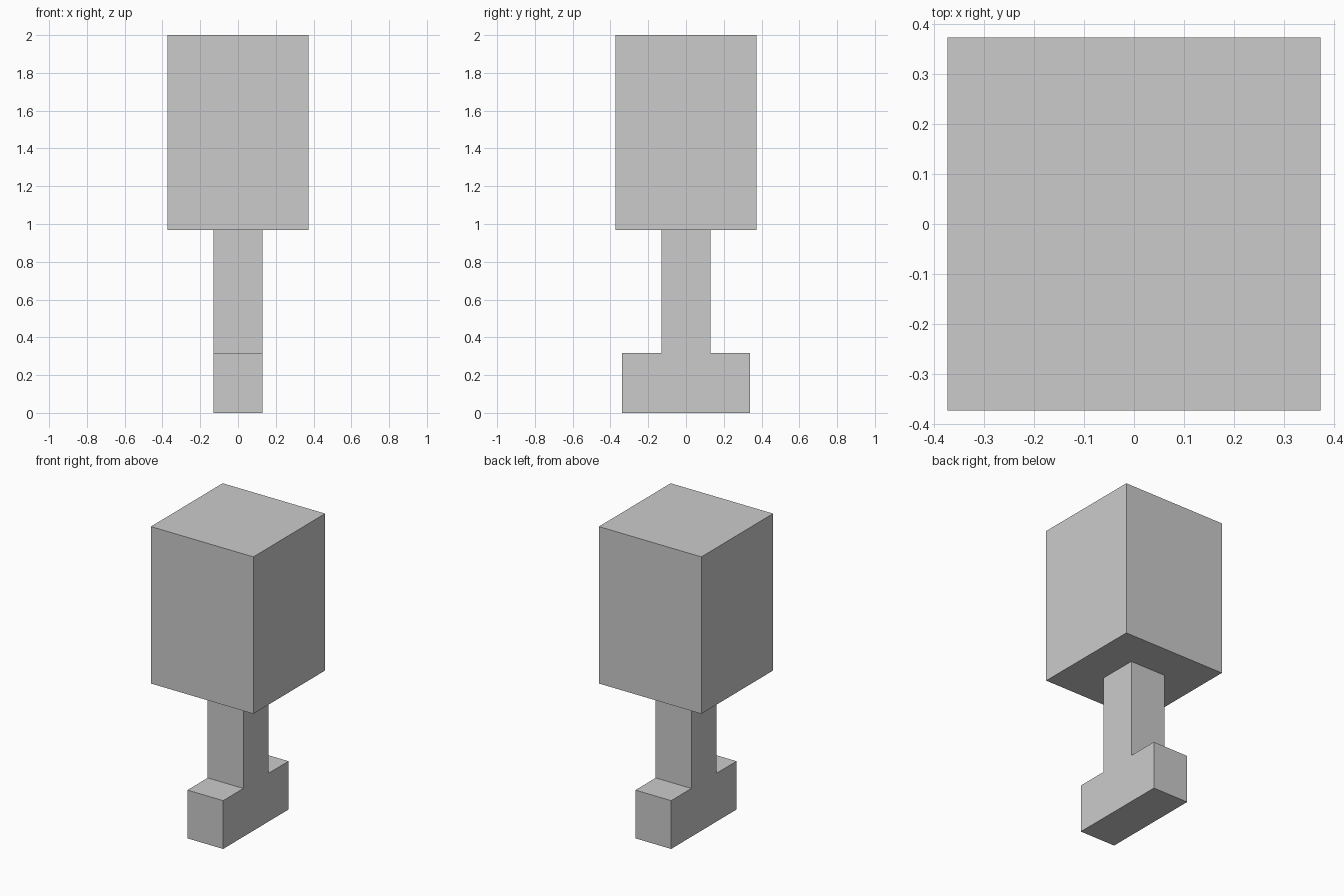
import bpy, bmesh
from mathutils import Matrix, Vector

if "Cube" in bpy.data.objects:
    bpy.data.objects.remove(bpy.data.objects["Cube"])

HEAD, STEM, FOOT = 0.373, 0.13, 0.34      # half widths
Z_FOOT, Z_HEAD, Z_TOP = 0.318, 0.967, 2.0

bm = bmesh.new()


def face_towards(direction, faces):
    return max(faces, key=lambda f: f.calc_center_median().dot(Vector(direction)))


def extrude(face, offset):
    """Extrude one face, return the moved cap."""
    cap = bmesh.ops.extrude_discrete_faces(bm, faces=[face])["faces"][0]
    bmesh.ops.translate(bm, verts=cap.verts, vec=offset)
    return cap


# Head block
bmesh.ops.create_cube(bm, size=1, matrix=Matrix.Translation((0, 0, (Z_HEAD + Z_TOP) / 2))
                      @ Matrix.Diagonal((2 * HEAD, 2 * HEAD, Z_TOP - Z_HEAD, 1)))
bm.normal_update()

# Stem, then the middle of the foot, drawn down from the underside
bottom = face_towards((0, 0, -1), bm.faces)
bmesh.ops.inset_individual(bm, faces=[bottom], thickness=HEAD - STEM, use_even_offset=True)
bottom = extrude(bottom, (0, 0, Z_FOOT - Z_HEAD))
bottom = extrude(bottom, (0, 0, -Z_FOOT))

# Foot ends, front and back
for side in (-1, 1):
    low = [f for f in bm.faces if f.calc_center_median().z < Z_FOOT - 0.01]
    extrude(face_towards((0, side, 0), low), (0, side * (FOOT - STEM), 0))

# Merge coplanar side and bottom faces of the T-shaped support
bmesh.ops.dissolve_limit(bm, angle_limit=0.01, verts=bm.verts, edges=[
    e for e in bm.edges if max(v.co.z for v in e.verts) < Z_HEAD - 0.01])
bmesh.ops.recalc_face_normals(bm, faces=bm.faces)

mesh = bpy.data.meshes.new("block_on_t_stand")
bm.to_mesh(mesh)
bm.free()
bpy.context.collection.objects.link(bpy.data.objects.new("block_on_t_stand", mesh))
